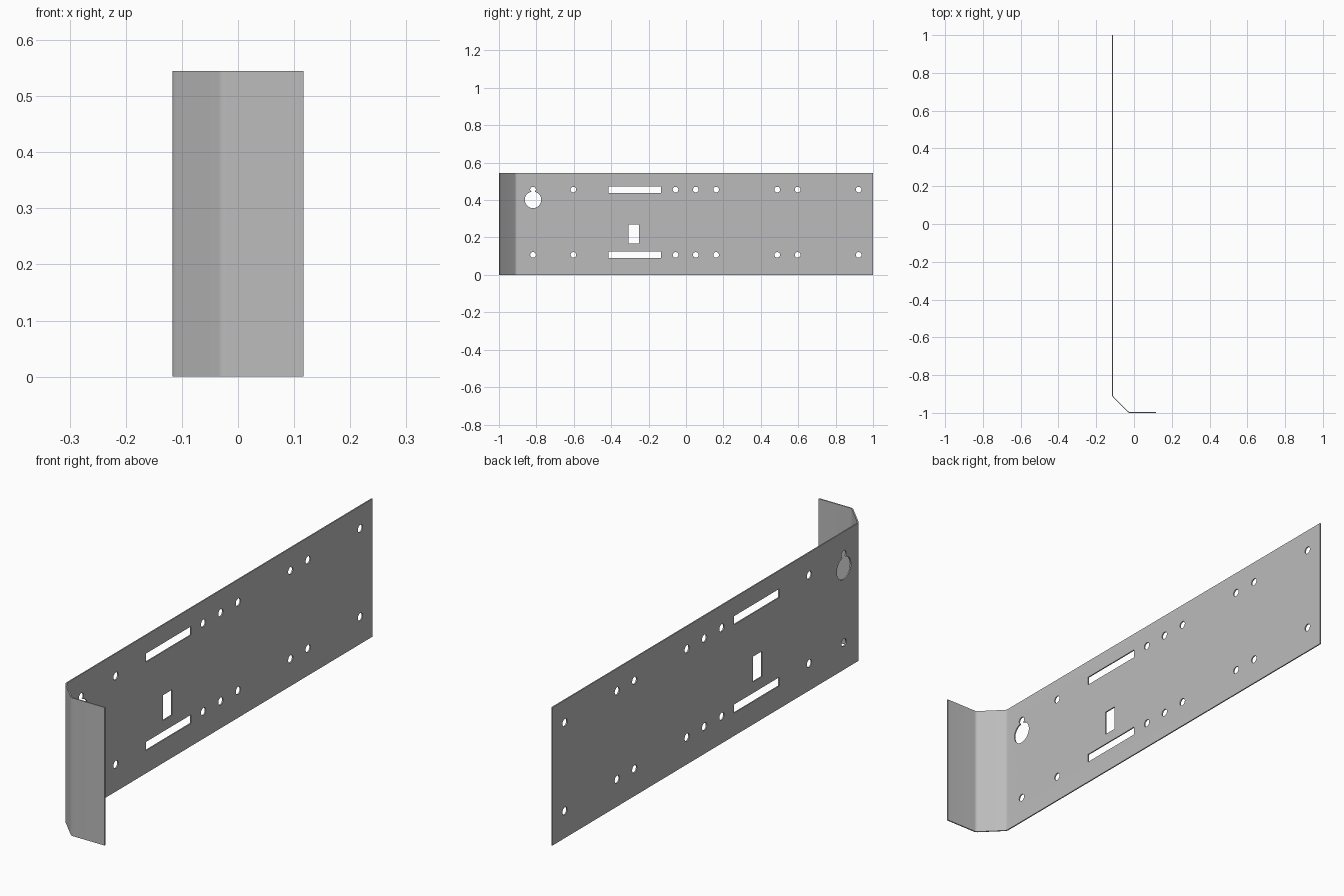
import bpy, bmesh, math
from mathutils import Vector

cube = bpy.data.objects.get("Cube")
if cube:
    bpy.data.objects.remove(cube, do_unlink=True)

HEIGHT, THICK, BEND = 0.545, 0.005, 0.022
LEFT, RIGHT = -0.117, 0.117

steel = bpy.data.materials.new("grey_steel")
steel.use_nodes = True
colour = (0.5, 0.5, 0.5, 1)
steel.diffuse_color = colour
steel.node_tree.nodes["Principled BSDF"].inputs["Base Color"].default_value = colour


def new_object(name, bm):
    mesh = bpy.data.meshes.new(name)
    bmesh.ops.recalc_face_normals(bm, faces=bm.faces)
    bm.to_mesh(mesh)
    bm.free()
    mesh.materials.append(steel)
    obj = bpy.data.objects.new(name, mesh)
    bpy.context.collection.objects.link(obj)
    return obj


def prism(bm, points, direction):
    """Extrude a closed outline along a direction."""
    face = bm.faces.new([bm.verts.new(p) for p in points])
    ext = bmesh.ops.extrude_face_region(bm, geom=[face])
    bmesh.ops.translate(bm, vec=direction,
                        verts=[v for v in ext["geom"] if isinstance(v, bmesh.types.BMVert)])


def rounded_path(corners, radius, steps=6):
    """Path of points and outward normals with 45 degree bends."""
    pts = [Vector(c) for c in corners]
    dirs = [(b - a).normalized() for a, b in zip(pts, pts[1:])]
    out = [(pts[0], Vector((dirs[0].y, -dirs[0].x)))]
    for p, d0, d1 in zip(pts[1:-1], dirs, dirs[1:]):
        turn = d0.angle(d1)
        start = p - d0 * radius * math.tan(turn / 2)
        centre = start + Vector((-d0.y, d0.x)) * radius
        a0 = math.atan2(-d0.x, d0.y)
        for i in range(steps + 1):
            a = a0 + turn * i / steps
            n = Vector((math.cos(a), math.sin(a)))
            out.append((centre + n * radius, n))
    out.append((pts[-1], Vector((dirs[-1].y, -dirs[-1].x))))
    return out


# Bent sheet: long panel, angled corner and short front flange
path = [(LEFT, 1), (LEFT, -0.909), (-0.029, -1), (RIGHT, -1)]
path[1] = (LEFT, -1 + (-0.029 - LEFT))
outer = rounded_path(path, BEND)
for i, (p, n) in enumerate(outer):
    if n.dot(Vector((-1, -1))) < 0:
        outer[i] = (p, -n)
outline = [p for p, n in outer] + [p - n * THICK for p, n in reversed(outer)]
bm = bmesh.new()
prism(bm, [(p.x, p.y, 0) for p in outline], (0, 0, HEIGHT))
bracket = new_object("bent_mounting_plate", bm)


# Cutters pass through the long panel along x
def cut(name, outline_yz):
    bm = bmesh.new()
    prism(bm, [(LEFT - 0.03, y, z) for y, z in outline_yz], (0.06, 0, 0))
    cutter = new_object(name, bm)
    cutter.hide_render = True
    mod = bracket.modifiers.new(name, "BOOLEAN")
    mod.operation, mod.solver, mod.object = "DIFFERENCE", "EXACT", cutter
    bpy.context.view_layer.objects.active = bracket
    bpy.ops.object.modifier_apply(modifier=name)
    bpy.data.objects.remove(cutter, do_unlink=True)


def circle(y, z, r, n=24):
    return [(y + r * math.cos(math.tau * i / n), z + r * math.sin(math.tau * i / n))
            for i in range(n)]


def rectangle(y0, y1, z0, z1):
    return [(y0, z0), (y1, z0), (y1, z1), (y0, z1)]


# Two rows of screw holes and long slots
for z in (0.107, 0.456):
    for y in (-0.818, -0.602, -0.056, 0.052, 0.161, 0.488, 0.597, 0.923):
        cut("screw_hole", circle(y, z, 0.015))
    cut("long_slot", rectangle(-0.415, -0.133, z - 0.017, z + 0.017))

# Hanging keyhole and small upright window
cut("keyhole", circle(-0.818, 0.401, 0.044, 40))
cut("upright_slot", rectangle(-0.308, -0.252, 0.168, 0.268))

# Smooth bends, crisp edges
bpy.ops.object.select_all(action="DESELECT")
bracket.select_set(True)
bpy.context.view_layer.objects.active = bracket
bpy.ops.object.shade_smooth_by_angle(angle=math.radians(30))
